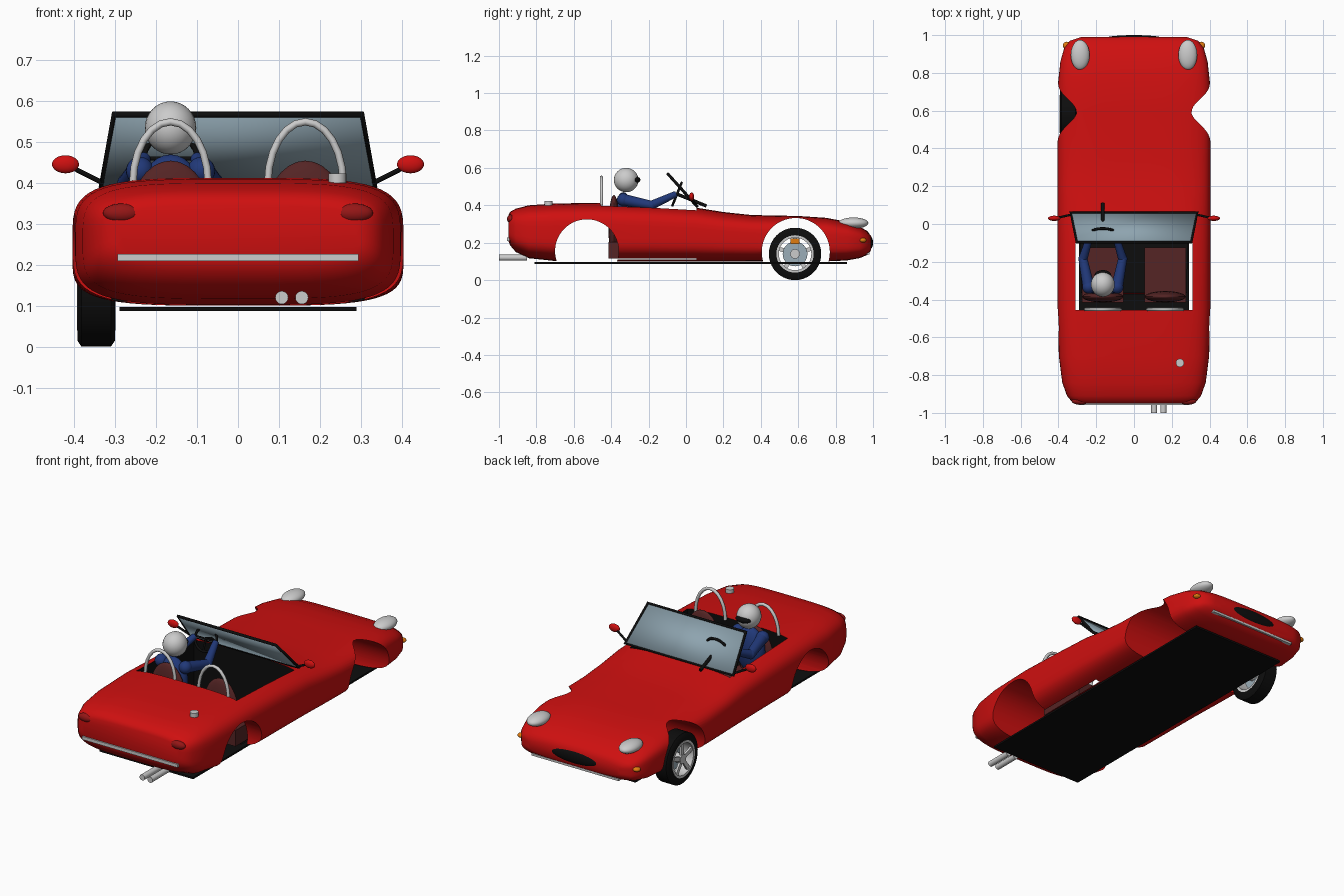
import bpy, bmesh, math
from mathutils import Vector, Matrix

old = bpy.data.objects.get("Cube")
if old:
    bpy.data.objects.remove(old)


def material(name, r, g, b):
    m = bpy.data.materials.new(name)
    m.use_nodes = True
    m.diffuse_color = (r, g, b, 1)
    m.node_tree.nodes["Principled BSDF"].inputs["Base Color"].default_value = (r, g, b, 1)
    return m


red = material("red_paint", .62, .005, .005)
black = material("black_trim", .004, .004, .004)
chrome = material("chrome", .6, .6, .6)
glass = material("glass", .27, .37, .43)
maroon = material("maroon_leather", .09, .018, .018)
lens_red = material("tail_lens", .3, .008, .008)
blue = material("blue_overalls", .015, .04, .19)
orange = material("amber", .75, .2, .005)
steel = material("brake_steel", .33, .42, .48)


def finish(name, bm, mat, angle=40):
    bmesh.ops.recalc_face_normals(bm, faces=bm.faces)
    me = bpy.data.meshes.new(name)
    bm.to_mesh(me)
    bm.free()
    me.materials.append(mat)
    ob = bpy.data.objects.new(name, me)
    bpy.context.collection.objects.link(ob)
    smooth(ob, angle)
    return ob


def smooth(ob, angle=40):
    bpy.ops.object.select_all(action='DESELECT')
    ob.select_set(True)
    bpy.context.view_layer.objects.active = ob
    bpy.ops.object.shade_smooth_by_angle(angle=math.radians(angle))


def box(name, centre, size, mat, tilt=0):
    bm = bmesh.new()
    bmesh.ops.create_cube(bm, size=1)
    m = Matrix.Translation(centre) @ Matrix.Rotation(tilt, 4, 'X') @ Matrix.Diagonal((*size, 1))
    bmesh.ops.transform(bm, matrix=m, verts=bm.verts)
    return finish(name, bm, mat)


def ball(name, centre, radii, mat):
    bm = bmesh.new()
    bmesh.ops.create_uvsphere(bm, u_segments=24, v_segments=16, radius=1)
    bmesh.ops.transform(bm, matrix=Matrix.Translation(centre) @ Matrix.Diagonal((*radii, 1)), verts=bm.verts)
    return finish(name, bm, mat)


def rod(name, a, b, r, mat, r_end=None, segments=20):
    a, b = Vector(a), Vector(b)
    bm = bmesh.new()
    bmesh.ops.create_cone(bm, cap_ends=True, segments=segments, radius1=r,
                          radius2=r if r_end is None else r_end, depth=(b - a).length)
    turn = (b - a).to_track_quat('Z', 'Y').to_matrix().to_4x4()
    bmesh.ops.transform(bm, matrix=Matrix.Translation((a + b) / 2) @ turn, verts=bm.verts)
    return finish(name, bm, mat)


def tube(name, points, r, mat, closed=False):
    cu = bpy.data.curves.new(name, 'CURVE')
    cu.dimensions = '3D'
    cu.bevel_depth = r
    cu.bevel_resolution = 2
    cu.use_fill_caps = True
    sp = cu.splines.new('POLY')
    sp.points.add(len(points) - 1)
    for p, co in zip(sp.points, points):
        p.co = (*co, 1)
    sp.use_cyclic_u = closed
    cu.materials.append(mat)
    ob = bpy.data.objects.new(name, cu)
    bpy.context.collection.objects.link(ob)
    return ob


def loft(bm, rings, closed=False):
    rings = [[bm.verts.new(p) for p in ring] for ring in rings]
    n = len(rings[0])
    for a, b in zip(rings, rings[1:] + (rings[:1] if closed else [])):
        for i in range(n):
            j = (i + 1) % n
            bm.faces.new((a[i], a[j], b[j], b[i]))
    return rings


def lathe(name, profile, centre, mat):
    # closed (x, radius) profile turned about the wheel axle
    bm = bmesh.new()
    turns = [2 * math.pi * i / 40 for i in range(40)]
    loft(bm, [[(centre[0] + x, centre[1] + r * math.cos(t), centre[2] + r * math.sin(t))
               for t in turns] for x, r in profile], closed=True)
    return finish(name, bm, mat)


# Body shell: y, half width, underside, top
stations = [(-.95, .3, .21, .345), (-.94, .33, .185, .365), (-.91, .355, .15, .382),
            (-.84, .38, .117, .4), (-.7, .398, .102, .41), (-.45, .405, .1, .413),
            (-.2, .405, .1, .403), (.05, .405, .1, .388), (.2, .405, .1, .364),
            (.35, .405, .1, .348), (.6, .405, .1, .343), (.75, .402, .1, .333),
            (.86, .39, .105, .312), (.93, .37, .118, .285), (.97, .34, .135, .262),
            (.99, .28, .16, .235)]


def section(y, w, low, high):
    ring = []
    for i in range(64):
        t = 2 * math.pi * (i + .5) / 64
        c, s = math.cos(t), math.sin(t)
        ring.append((w * math.copysign(abs(c) ** .5, c), y,
                     (low + high) / 2 + (high - low) / 2 * math.copysign(abs(s) ** .5, s)))
    return ring


bm = bmesh.new()
rings = loft(bm, [section(*s) for s in stations])
bm.faces.new(rings[0])
bm.faces.new(rings[-1])
body = finish("body", bm, red)
body.data.materials.append(black)

# Wheel arches run right through; cockpit cavity is lined in black
cutters = [rod("front_arch_cutter", (-.6, .587, .15), (.6, .587, .15), .182, red, segments=64),
           rod("rear_arch_cutter", (-.6, -.53, .155), (.6, -.53, .155), .17, red, segments=64),
           box("cockpit_cutter", (0, -.2, .36), (.62, .51, .5), black)]
for cutter in cutters:
    cutter.hide_render = True
    mod = body.modifiers.new(cutter.name, 'BOOLEAN')
    mod.operation = 'DIFFERENCE'
    mod.solver = 'EXACT'
    mod.material_mode = 'TRANSFER'
    mod.object = cutter
    bpy.ops.object.select_all(action='DESELECT')
    body.select_set(True)
    bpy.context.view_layer.objects.active = body
    bpy.ops.object.modifier_apply(modifier=mod.name)
    bpy.data.objects.remove(cutter)
smooth(body)

box("floor_pan", (0, .025, .092), (.58, 1.67, .01), black)

# Paired parts
for side, s in (("left", 1), ("right", -1)):
    ball(side + "_headlight", (s * .285, .895, .305), (.05, .08, .03), chrome)
    ball(side + "_tail_light", (s * .285, -.937, .327), (.045, .02, .023), lens_red)
    ball(side + "_marker_light", (s * .355, .945, .213), (.022, .02, .013), orange)
    ball(side + "_mirror", (s * .422, .03, .446), (.033, .014, .022), red)
    rod(side + "_mirror_arm", (s * .33, .05, .4), (s * .405, .033, .438), .006, black)
    box(side + "_seat_cushion", (s * .165, -.27, .16), (.22, .29, .09), maroon)
    ball(side + "_seat_back", (s * .165, -.385, .285), (.108, .03, .17), maroon)
    arc = [math.pi * i / 12 for i in range(13)]
    tube(side + "_roll_hoop", [(s * .165 + .092 * math.cos(t), -.452, .4 + .15 * math.sin(t))
                               for t in arc], .009, chrome)

# Windscreen
corners = [(-.335, .06, .393), (.335, .06, .393), (.303, -.097, .568), (-.303, -.097, .568)]
tube("windscreen_frame", corners, .008, black, closed=True)
bm = bmesh.new()
bm.faces.new([bm.verts.new(c) for c in corners])
pane = finish("windscreen_glass", bm, glass)
pane.modifiers.new("thickness", 'SOLIDIFY').thickness = .004

# Nose and tail trim
ball("grille", (0, .984, .2), (.15, .016, .035), black)
box("front_bumper", (0, .972, .142), (.54, .018, .012), chrome)
box("rear_bumper", (0, -.95, .218), (.59, .014, .018), chrome)
for i, x in enumerate((.107, .156)):
    rod("exhaust_%d" % (i + 1), (x, -1, .12), (x, -.85, .12), .016, chrome)
rod("fuel_cap", (.243, -.735, .4), (.243, -.735, .424), .022, chrome)

# Steering
hub, axis = Vector((-.165, -.048, .46)), Vector((0, .927, -.375))
up = Vector((0, .375, .927))
rim = [2 * math.pi * i / 32 for i in range(32)]
tube("steering_wheel", [hub + .065 * (Vector((math.cos(t), 0, 0)) + up * math.sin(t)) for t in rim],
     .007, black, closed=True)
rod("steering_column", hub, hub + axis * .17, .009, black)
for t in (0, math.pi, -math.pi / 2):
    rod("steering_spoke", hub, hub + .063 * (Vector((math.cos(t), 0, 0)) + up * math.sin(t)), .005, black)

# Driver
seat_x = -.165
ball("helmet", (seat_x, -.32, .535), (.063, .066, .065), chrome)
ball("visor", (seat_x, -.272, .536), (.045, .028, .019), black)
ball("torso", (seat_x, -.335, .345), (.085, .05, .125), blue)
for side, s in (("left", 1), ("right", -1)):
    shoulder = (seat_x + s * .075, -.335, .43)
    elbow = (seat_x + s * .105, -.185, .4)
    hand = (seat_x + s * .065, -.055, .46)
    ball(side + "_shoulder", shoulder, (.034, .034, .034), blue)
    rod(side + "_upper_arm", shoulder, elbow, .031, blue, .024)
    ball(side + "_elbow", elbow, (.025, .025, .025), blue)
    rod(side + "_forearm", elbow, hand, .024, blue, .017)

# The single front wheel
axle = Vector((-.347, .583, .14))
lathe("tyre", [(-.046, .095), (-.046, .125), (-.036, .14), (.036, .14), (.046, .125), (.046, .095)],
      axle, black)
lathe("wheel_rim", [(-.047, .087), (-.047, .1), (.047, .1), (.047, .087)], axle, chrome)
for i in range(5):
    t = 2 * math.pi * i / 5
    way = Vector((0, -math.sin(t), math.cos(t)))
    box("wheel_spoke_%d" % (i + 1), axle + way * .05 - Vector((.036, 0, 0)), (.012, .022, .085), chrome, t)
rod("wheel_hub", axle - Vector((.044, 0, 0)), axle + Vector((.03, 0, 0)), .026, chrome)
rod("brake_disc", axle, axle + Vector((.01, 0, 0)), .066, steel, segments=40)
box("brake_caliper", axle + Vector((.005, 0, .068)), (.035, .05, .03), orange)
